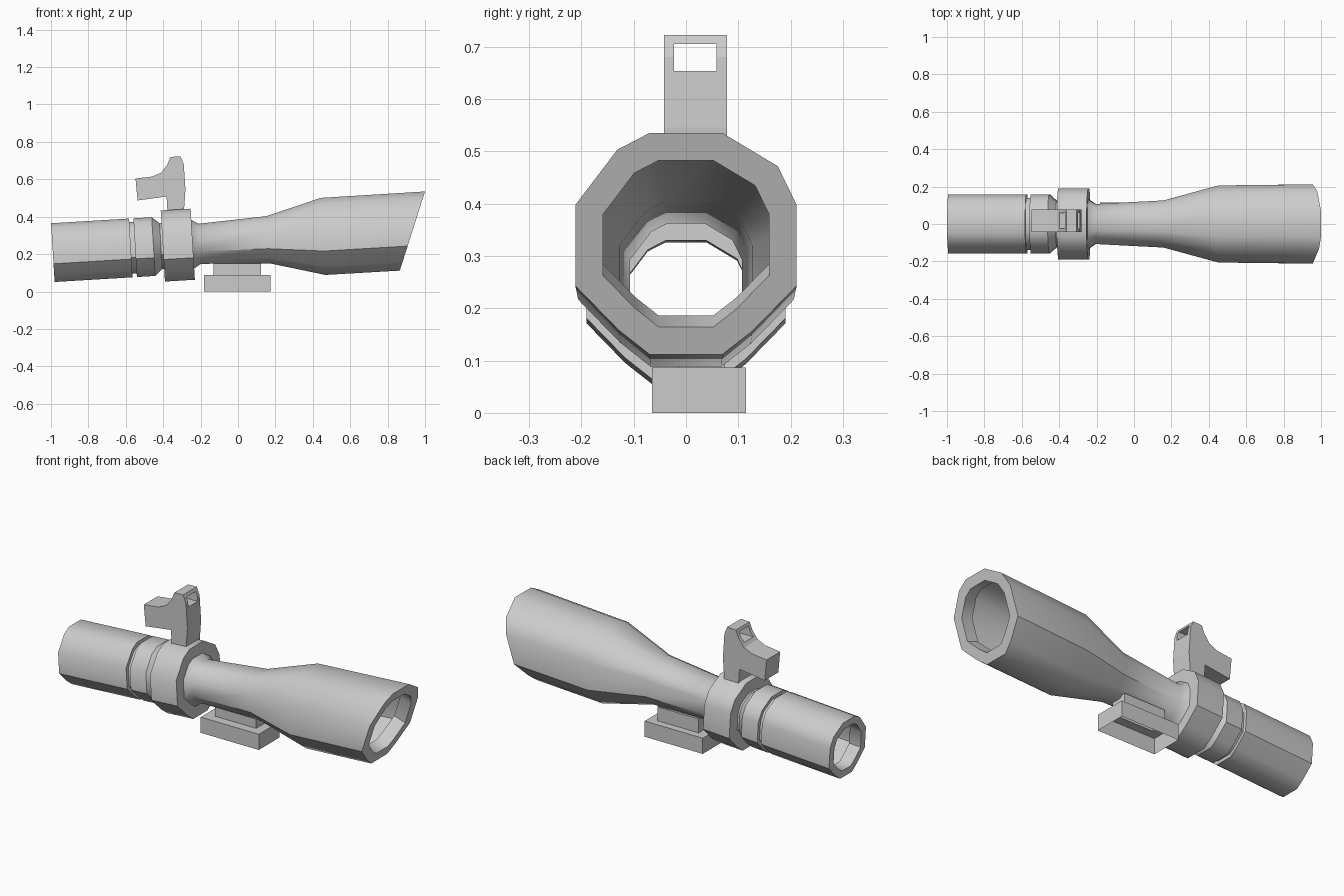
import bpy, bmesh, math
from mathutils import Vector

if "Cube" in bpy.data.objects:
    bpy.data.objects.remove(bpy.data.objects["Cube"])

SLOPE = 0.06                                    # the tube rises gently along +x
SECTION = [(.33, 1), (.83, .70), (1, .35), (1, -.38), (.60, -.79), (.33, -1),
           (-.33, -1), (-.61, -.78), (-1, -.38), (-1, .35), (-.62, .85), (-.33, 1)]


def finish(name, bm, smooth=None):
    bmesh.ops.recalc_face_normals(bm, faces=bm.faces)
    me = bpy.data.meshes.new(name)
    bm.to_mesh(me)
    bm.free()
    ob = bpy.data.objects.new(name, me)
    bpy.context.collection.objects.link(ob)
    if smooth:
        bpy.ops.object.select_all(action='DESELECT')
        ob.select_set(True)
        bpy.context.view_layer.objects.active = ob
        bpy.ops.object.shade_smooth_by_angle(angle=math.radians(smooth))
    return ob


def ring(x, r, lean=-SLOPE, shift=(0, 0, 0)):
    """One 12-sided section around the sloping axis; lean = dx per dz."""
    zc = 0.208 + SLOPE * (x + 0.99)
    return [Vector((x + lean * v * r, u * r, zc + v * r)) + Vector(shift) for u, v in SECTION]


def loft(bm, rings):
    loops = [[bm.verts.new(p) for p in r] for r in rings]
    for a, b in zip(loops, loops[1:]):
        for i in range(len(a)):
            j = (i + 1) % len(a)
            bm.faces.new((a[i], a[j], b[j], b[i]))
    return loops


# Scope tube: recessed eyepiece, groove, collar, neck, flared slanted objective
CUT = 0.318
profile = [(-.92, .118), (-.99, .118), (-.99, .157), (-.573, .157), (-.573, .138),
           (-.55, .138), (-.55, .157), (-.452, .157), (-.412, .122), (-.402, .122),
           (-.402, .19), (-.242, .19), (-.242, .13), (-.205, .107), (.16, .126), (.455, .206)]
rings = [ring(x, r) for x, r in profile]
rings += [ring(.9325, .2115, CUT), ring(.9325, .159, CUT),
          ring(.9325, .159, CUT, (-.067, 0, .022))]
bm = bmesh.new()
loft(bm, rings)
finish("scope_tube", bm, 40)

# Mount: hollow stepped foot, open underneath
def rect(x0, x1, y0, y1, z):
    return [(x0, y0, z), (x1, y0, z), (x1, y1, z), (x0, y1, z)]

bm = bmesh.new()
loft(bm, [rect(-.183, .173, -.065, .115, 0), rect(-.183, .173, -.065, .115, .087),
          rect(-.13, .122, -.015, .075, .087), rect(-.13, .122, -.015, .075, .165)])
finish("mount_foot", bm)

# Top sight: side profile extruded across y
outline = [(-.548, .604), (-.537, .487), (-.382, .508), (-.377, .43), (-.289, .43),
           (-.281, .545), (-.29, .68), (-.307, .722), (-.361, .72), (-.377, .68),
           (-.41, .636), (-.457, .615)]
bm = bmesh.new()
loops = loft(bm, [[(x, y, z) for x, z in outline] for y in (-.042, .078)])
for l in loops:
    bm.faces.new(l)
sight = finish("top_sight", bm)

# Window cut through the sight
bm = bmesh.new()
loops = loft(bm, [rect(-.6, -.2, -.023, .058, z) for z in (.653, .705)])
for l in loops:
    bm.faces.new(l)
cutter = finish("window_cutter", bm)
cutter.hide_render = True
cutter.hide_viewport = True
mod = sight.modifiers.new("window", 'BOOLEAN')
mod.operation = 'DIFFERENCE'
mod.solver = 'EXACT'
mod.object = cutter
